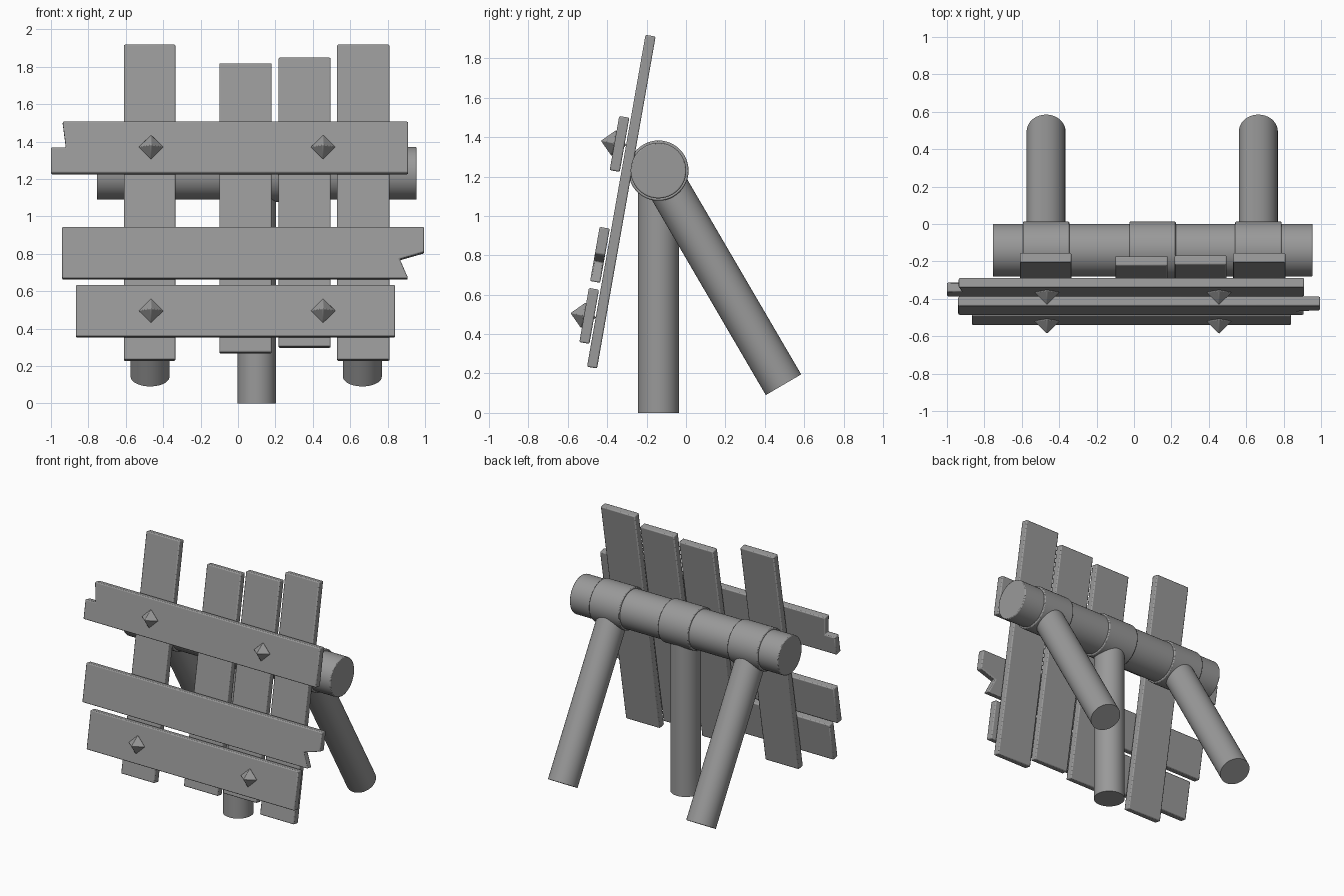
import bpy
import bmesh
import math
from mathutils import Matrix, Vector

cube = bpy.data.objects.get("Cube")
if cube:
    bpy.data.objects.remove(cube, do_unlink=True)

grey = bpy.data.materials.new("weathered grey")
grey.use_nodes = True
color = (0.32, 0.32, 0.32, 1)
grey.diffuse_color = color
grey.node_tree.nodes["Principled BSDF"].inputs["Base Color"].default_value = color

TILT = math.radians(10)
# Barricade panel frame: x across, y up the slope, z out of the front
PANEL = Matrix.Translation((0, -0.477, 0.23)) @ Matrix.Rotation(math.pi / 2 - TILT, 4, 'X')


def finish(name, bm, matrix, bevel):
    bmesh.ops.recalc_face_normals(bm, faces=bm.faces)
    mesh = bpy.data.meshes.new(name)
    bm.to_mesh(mesh)
    bm.free()
    mesh.materials.append(grey)
    obj = bpy.data.objects.new(name, mesh)
    bpy.context.collection.objects.link(obj)
    obj.matrix_world = matrix
    if bevel:
        mod = obj.modifiers.new("soft edges", 'BEVEL')
        mod.width = bevel
        mod.segments = 2
        mod.limit_method = 'ANGLE'
        mod.angle_limit = math.radians(40)
    bpy.ops.object.select_all(action='DESELECT')
    obj.select_set(True)
    bpy.context.view_layer.objects.active = obj
    bpy.ops.object.shade_smooth_by_angle(angle=math.radians(30))
    return obj


def board(name, outline, offset):
    """Extrude an outline given as (x, world height) pairs on the tilted panel."""
    bm = bmesh.new()
    half = 0.026
    # height of the layer's mid plane shifts with its offset from the panel
    verts = [bm.verts.new((x, (z - 0.23 - offset * math.sin(TILT)) / math.cos(TILT), offset - half))
             for x, z in outline]
    face = bm.faces.new(verts)
    ext = bmesh.ops.extrude_face_region(bm, geom=[face])
    moved = [v for v in ext["geom"] if isinstance(v, bmesh.types.BMVert)]
    bmesh.ops.translate(bm, verts=moved, vec=(0, 0, half * 2))
    finish(name, bm, PANEL, 0.007)


def rect(x0, x1, z0, z1):
    return [(x0, z0), (x1, z0), (x1, z1), (x0, z1)]


def rod(name, start, end, radius, bevel=0):
    start, end = Vector(start), Vector(end)
    axis = end - start
    bm = bmesh.new()
    bmesh.ops.create_cone(bm, cap_ends=True, segments=48, radius1=radius,
                          radius2=radius, depth=axis.length)
    matrix = Matrix.Translation((start + end) / 2) @ axis.to_track_quat('Z', 'Y').to_matrix().to_4x4()
    finish(name, bm, matrix, bevel)


# Upright planks
for name, dims in {
    "right_upright_plank": (-0.61, -0.335, 0.23, 1.915),
    "inner_right_upright_plank": (-0.1, 0.18, 0.27, 1.815),
    "inner_left_upright_plank": (0.217, 0.495, 0.3, 1.845),
    "left_upright_plank": (0.53, 0.81, 0.23, 1.915),
}.items():
    board(name, rect(*dims), 0)

# Crosswise planks, two with broken ends
LAYER = 0.06
board("top_cross_plank", [(-1, 1.228), (0.91, 1.228), (0.91, 1.503), (-0.938, 1.503),
                          (-0.92, 1.365), (-1, 1.365)], LAYER)
board("middle_cross_plank", [(-0.94, 0.665), (0.91, 0.665), (0.865, 0.768), (0.995, 0.805),
                             (0.995, 0.94), (-0.94, 0.94)], LAYER)
board("bottom_cross_plank", rect(-0.867, 0.84, 0.355, 0.63), LAYER)

# Pointed diamond studs
for row, z in (("top", 1.37), ("bottom", 0.495)):
    for side, x in (("right", -0.465), ("left", 0.455)):
        bm = bmesh.new()
        for depth in (0.067, -0.067):
            cone = bmesh.ops.create_cone(bm, segments=4, radius1=0.067, radius2=0, depth=abs(depth))
            flip = Matrix.Diagonal((1, 1, math.copysign(1, depth), 1))
            bmesh.ops.transform(bm, verts=cone["verts"],
                                matrix=flip @ Matrix.Translation((0, 0, 0.0335)))
        bmesh.ops.remove_doubles(bm, verts=bm.verts, dist=0.001)
        up = (z - 0.23 - 0.09 * math.sin(TILT)) / math.cos(TILT)
        finish(f"{row}_{side}_stud", bm, PANEL @ Matrix.Translation((x, up, 0.09)), 0.003)

# Horizontal log with sleeves where the legs join
AXIS_Y, AXIS_Z = -0.14, 1.23
rod("crossbar_log", (-0.755, AXIS_Y, AXIS_Z), (0.955, AXIS_Y, AXIS_Z), 0.141, 0.006)
for name, x in (("right", -0.47), ("middle", 0.1), ("left", 0.665)):
    rod(f"{name}_sleeve", (x - 0.124, AXIS_Y, AXIS_Z), (x + 0.124, AXIS_Y, AXIS_Z), 0.153, 0.006)
    foot = (x, AXIS_Y, 0) if name == "middle" else (x, 0.495, 0.143)
    rod(f"{name}_leg", (x, AXIS_Y, AXIS_Z), foot, 0.104)
